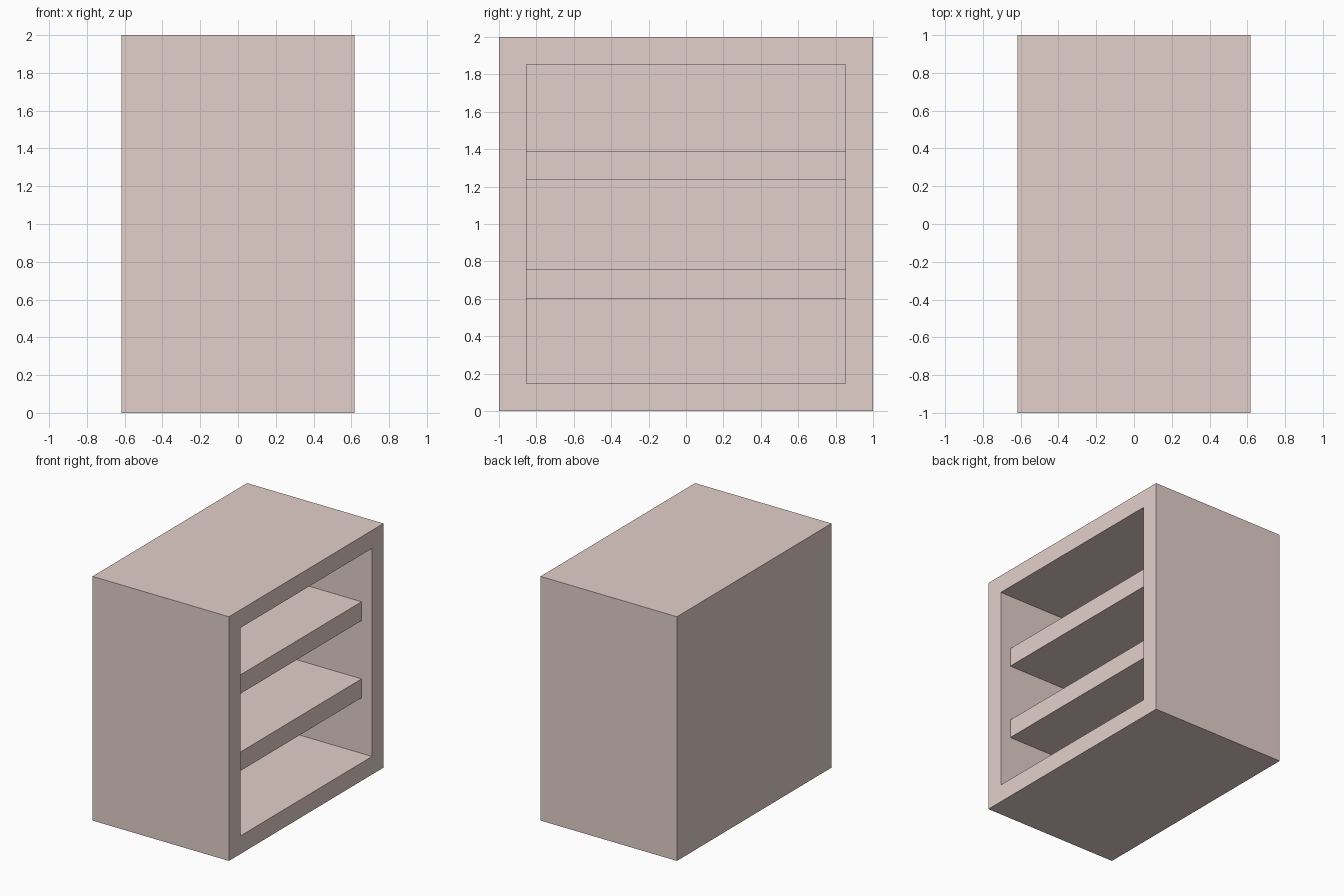
import bpy
import bmesh
from mathutils import Matrix

if "Cube" in bpy.data.objects:
    bpy.data.objects.remove(bpy.data.objects["Cube"])

wood = bpy.data.materials.new("pale_taupe")
wood.diffuse_color = (0.77, 0.63, 0.59, 1)
wood.use_nodes = True
wood.node_tree.nodes["Principled BSDF"].inputs["Base Color"].default_value = wood.diffuse_color


def finish(bm, name):
    bmesh.ops.recalc_face_normals(bm, faces=bm.faces)
    mesh = bpy.data.meshes.new(name)
    bm.to_mesh(mesh)
    bm.free()
    mesh.materials.append(wood)
    obj = bpy.data.objects.new(name, mesh)
    bpy.context.collection.objects.link(obj)
    return obj


def box(x0, x1, y0, y1, z0, z1):
    bm = bmesh.new()
    size = Matrix.Diagonal((x1 - x0, y1 - y0, z1 - z0, 1))
    centre = Matrix.Translation(((x0 + x1) / 2, (y0 + y1) / 2, (z0 + z1) / 2))
    bmesh.ops.create_cube(bm, size=1, matrix=centre @ size)
    return bm


HALF_DEPTH = 0.618
WALL = 0.148
BACK = -HALF_DEPTH + WALL   # inner face of the back panel
INNER = 1 - WALL            # half width of the opening

# Cabinet shell: inset the open side, then push it in to the back panel
bm = box(-HALF_DEPTH, HALF_DEPTH, -1, 1, 0, 2)
bm.normal_update()
opening = max(bm.faces, key=lambda f: f.normal.x)
bmesh.ops.inset_region(bm, faces=[opening], thickness=WALL, use_even_offset=True)
for v in bmesh.ops.extrude_discrete_faces(bm, faces=[opening])["faces"][0].verts:
    v.co.x = BACK
finish(bm, "cabinet_shell")

# Two shelves, set back from the opening
for name, z in (("lower_shelf", 0.603), ("upper_shelf", 1.235)):
    finish(box(BACK, 0.523, -INNER, INNER, z, z + 0.155), name)
